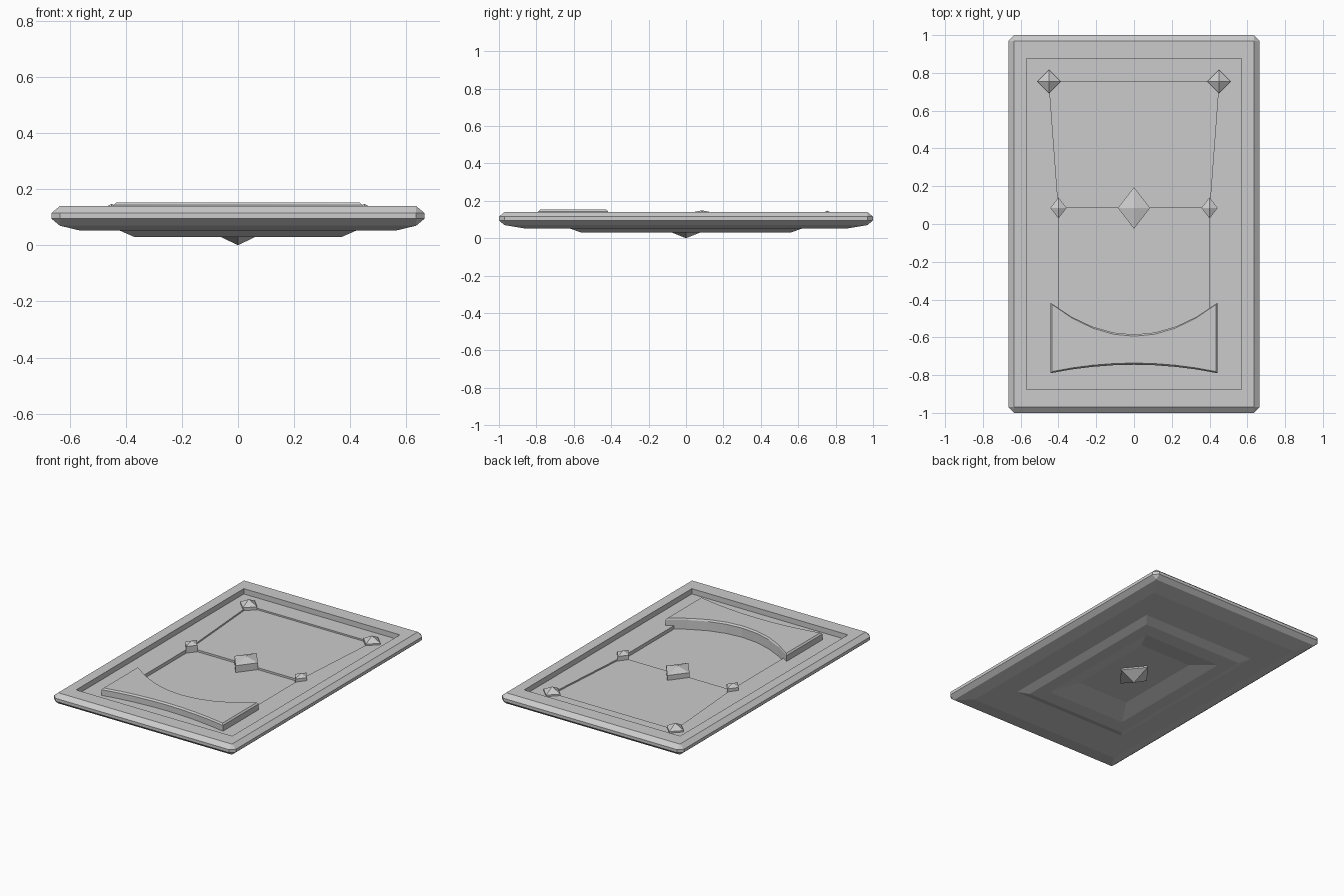
import bpy, bmesh

if "Cube" in bpy.data.objects:
    bpy.data.objects.remove(bpy.data.objects["Cube"])


def finish(name, bm):
    bmesh.ops.remove_doubles(bm, verts=bm.verts, dist=1e-4)
    bmesh.ops.recalc_face_normals(bm, faces=bm.faces)
    me = bpy.data.meshes.new(name)
    bm.to_mesh(me)
    bm.free()
    ob = bpy.data.objects.new(name, me)
    bpy.context.collection.objects.link(ob)
    return ob


def loft(name, rings):
    """Skin closed rings of equal point count and cap both ends."""
    bm = bmesh.new()
    vs = [[bm.verts.new(p) for p in r] for r in rings]
    n = len(vs[0])
    for a, b in zip(vs, vs[1:]):
        for i in range(n):
            j = (i + 1) % n
            bm.faces.new((a[i], a[j], b[j], b[i]))
    bm.faces.new(vs[0][::-1])
    bm.faces.new(vs[-1])
    return finish(name, bm)


def rect(x, y, z, c=0.0):
    """Rectangle ring with corner cut c (8 points)."""
    q = [(x - c, -y), (x, -y + c), (x, y - c), (x - c, y),
         (-x + c, y), (-x, y - c), (-x, -y + c), (-x + c, -y)]
    return [(a, b, z) for a, b in q]


def prism(name, polys, z0, z1):
    """Raise flat polygons that share edges into one solid."""
    bm = bmesh.new()
    for p in polys:
        bm.faces.new([bm.verts.new((x, y, z0)) for x, y in p])
    bmesh.ops.remove_doubles(bm, verts=bm.verts, dist=1e-4)
    r = bmesh.ops.extrude_face_region(bm, geom=bm.faces[:], use_keep_orig=True)
    up = [g for g in r['geom'] if isinstance(g, bmesh.types.BMVert)]
    bmesh.ops.translate(bm, verts=up, vec=(0, 0, z1 - z0))
    return finish(name, bm)


def stud(name, x, y, rx, ry, base, ring, tip):
    """Four-sided gem: straight walls and a pyramid tip."""
    pts = [(x + rx, y), (x, y + ry), (x - rx, y), (x, y - ry)]
    return loft(name, [[(a, b, base) for a, b in pts],
                       [(a, b, ring) for a, b in pts],
                       [(x + (a - x) * .001, y + (b - y) * .001, tip) for a, b in pts]])


PANEL, UPPER, LOWER = .105, .095, .082

# Card body: stepped underside, bevelled rim, sunken front
loft("card_body", [
    rect(.19, .30, .062), rect(.29, .46, .03),
    rect(.37, .56, .03), rect(.42, .62, .052),
    rect(.56, .86, .052), rect(.635, .97, .07),
    rect(.665, 1.0, .095, .03), rect(.665, 1.0, .115, .03),
    rect(.635, .97, .14), rect(.57, .875, .14), rect(.57, .875, LOWER)])

# Raised surround of the sunken picture area
left = [(-.57, -.875), (-.40, -.65), (-.40, .085), (-.45, .755), (-.57, .875)]
right = [(-x, y) for x, y in left][::-1]
top = [(-.57, .875), (-.45, .755), (.45, .755), (.57, .875)]
bottom = [(-.57, -.875), (.57, -.875), (.40, -.65), (-.40, -.65)]
prism("front_surround", [left, right, top[::-1], bottom], LOWER - .005, PANEL)

# Upper picture panel
prism("upper_panel", [[(-.40, .085), (.40, .085), (.45, .755), (-.45, .755)]],
      LOWER - .005, UPPER)

# Curved name plate with chamfered edge
N = 8


def plate_ring(inset, z):
    w = .443 - inset
    ts = [-1 + 2 * i / N for i in range(N + 1)]
    low = [(w * t, -.745 - .045 * t * t + inset, z) for t in ts]
    high = [(w * t, -.585 + .168 * t * t - inset, z) for t in reversed(ts)]
    return low + high


loft("lower_plate", [plate_ring(0, LOWER - .005), plate_ring(0, .143), plate_ring(.009, .153)])

# Front gems
stud("center_gem", 0, .085, .085, .11, LOWER - .005, .127, .149)
for s, side in ((-1, "left"), (1, "right")):
    stud("side_gem_" + side, s * .40, .085, .043, .056, LOWER - .005, .125, .143)
    stud("corner_gem_" + side, s * .45, .755, .062, .062, LOWER - .005, .115, .148)

# Back gem
stud("back_gem", 0, 0, .105, .13, .07, .052, 0)
